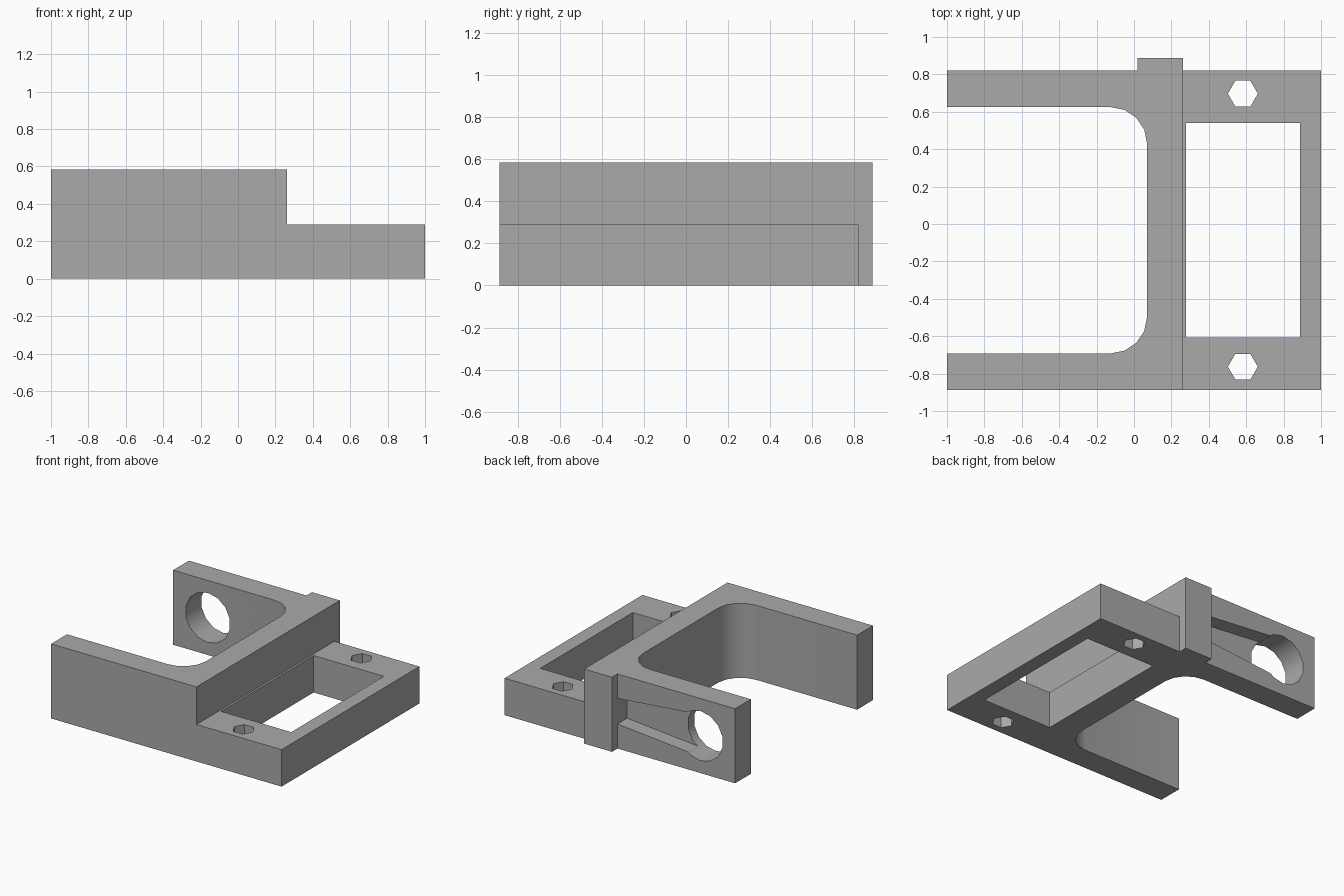
import bpy, bmesh
from math import cos, sin, pi, radians
from mathutils import Vector

cube = bpy.data.objects.get("Cube")
if cube:
    bpy.data.objects.remove(cube, do_unlink=True)

grey = bpy.data.materials.new("plain grey")
grey.use_nodes = True
colour = (0.4, 0.4, 0.4, 1)
grey.diffuse_color = colour
grey.node_tree.nodes["Principled BSDF"].inputs["Base Color"].default_value = colour


def prism(name, profile, axis, low, high):
    """Extrude a 2D profile along y (profile is x, z) or z (profile is x, y)."""
    bm = bmesh.new()
    place = {"y": lambda a, b: (a, low, b), "z": lambda a, b: (a, b, low)}[axis]
    face = bm.faces.new([bm.verts.new(place(a, b)) for a, b in profile])
    move = Vector((0, high - low, 0) if axis == "y" else (0, 0, high - low))
    top = bmesh.ops.extrude_face_region(bm, geom=[face])["geom"]
    bmesh.ops.translate(bm, vec=move, verts=[v for v in top if isinstance(v, bmesh.types.BMVert)])
    bmesh.ops.recalc_face_normals(bm, faces=bm.faces)
    mesh = bpy.data.meshes.new(name)
    bm.to_mesh(mesh)
    bm.free()
    mesh.materials.append(grey)
    obj = bpy.data.objects.new(name, mesh)
    bpy.context.collection.objects.link(obj)
    return obj


def rect(x0, x1, y0, y1):
    return [(x0, y0), (x1, y0), (x1, y1), (x0, y1)]


def arc(cx, cy, r, start, end, steps):
    angles = [radians(start + (end - start) * i / steps) for i in range(steps + 1)]
    return [(cx + r * cos(a), cy + r * sin(a)) for a in angles]


def combine(target, tool, operation):
    """Apply one boolean and throw the tool away."""
    mod = target.modifiers.new("combine", "BOOLEAN")
    mod.operation, mod.object, mod.solver = operation, tool, "EXACT"
    graph = bpy.context.evaluated_depsgraph_get()
    mesh = bpy.data.meshes.new_from_object(target.evaluated_get(graph))
    target.modifiers.clear()
    target.data = mesh
    bpy.data.objects.remove(tool, do_unlink=True)


TOP, STEP = 0.585, 0.29
STEP_X, BACK, FRONT = 0.262, 0.82, -0.888
MID = TOP / 2

# Stepped body: tall fork and low plate
body = prism("mounting_bracket",
             [(-1, 0), (1, 0), (1, STEP), (STEP_X, STEP), (STEP_X, TOP), (-1, TOP)],
             "y", FRONT, BACK)

# Full-height tab on the back arm
combine(body, prism("tab", rect(0.02, STEP_X, BACK - 0.05, 0.888), "z", 0, TOP), "UNION")

# Gap between the arms, with rounded inner corners
r = 0.195
gap = [(-1.2, -0.692)] + arc(0.07 - r, -0.692 + r, r, -90, 0, 4)
gap += arc(0.07 - r, 0.625 - r, r, 0, 90, 4) + [(-1.2, 0.625)]
combine(body, prism("gap_cutter", gap, "z", -0.2, 1), "DIFFERENCE")

# Rectangular window in the plate
combine(body, prism("window_cutter", rect(0.278, 0.887, -0.607, 0.54), "z", -0.2, 1), "DIFFERENCE")

# Hexagonal bolt holes
for y in (0.697, -0.763):
    hexagon = arc(0.582, y, 0.08, 0, 300, 5)
    combine(body, prism("bolt_cutter", hexagon, "z", -0.2, 1), "DIFFERENCE")

# Tapered recess in the outer face of the back arm
taper = [(-0.7, MID - 0.165), (0.02, MID - 0.1), (0.02, MID + 0.1), (-0.7, MID + 0.165)]
combine(body, prism("recess_cutter", taper, "y", BACK - 0.12, BACK + 0.03), "DIFFERENCE")

# Round hole through the back arm
circle = [(-0.7 + 0.195 * cos(2 * pi * (i + 0.5) / 14), MID + 0.195 * sin(2 * pi * (i + 0.5) / 14))
          for i in range(14)]
combine(body, prism("hole_cutter", circle, "y", 0.5, 1), "DIFFERENCE")

# Smooth only the shallow-angled curved walls
bpy.ops.object.select_all(action="DESELECT")
body.select_set(True)
bpy.context.view_layer.objects.active = body
bpy.ops.object.shade_smooth_by_angle(angle=radians(28))
